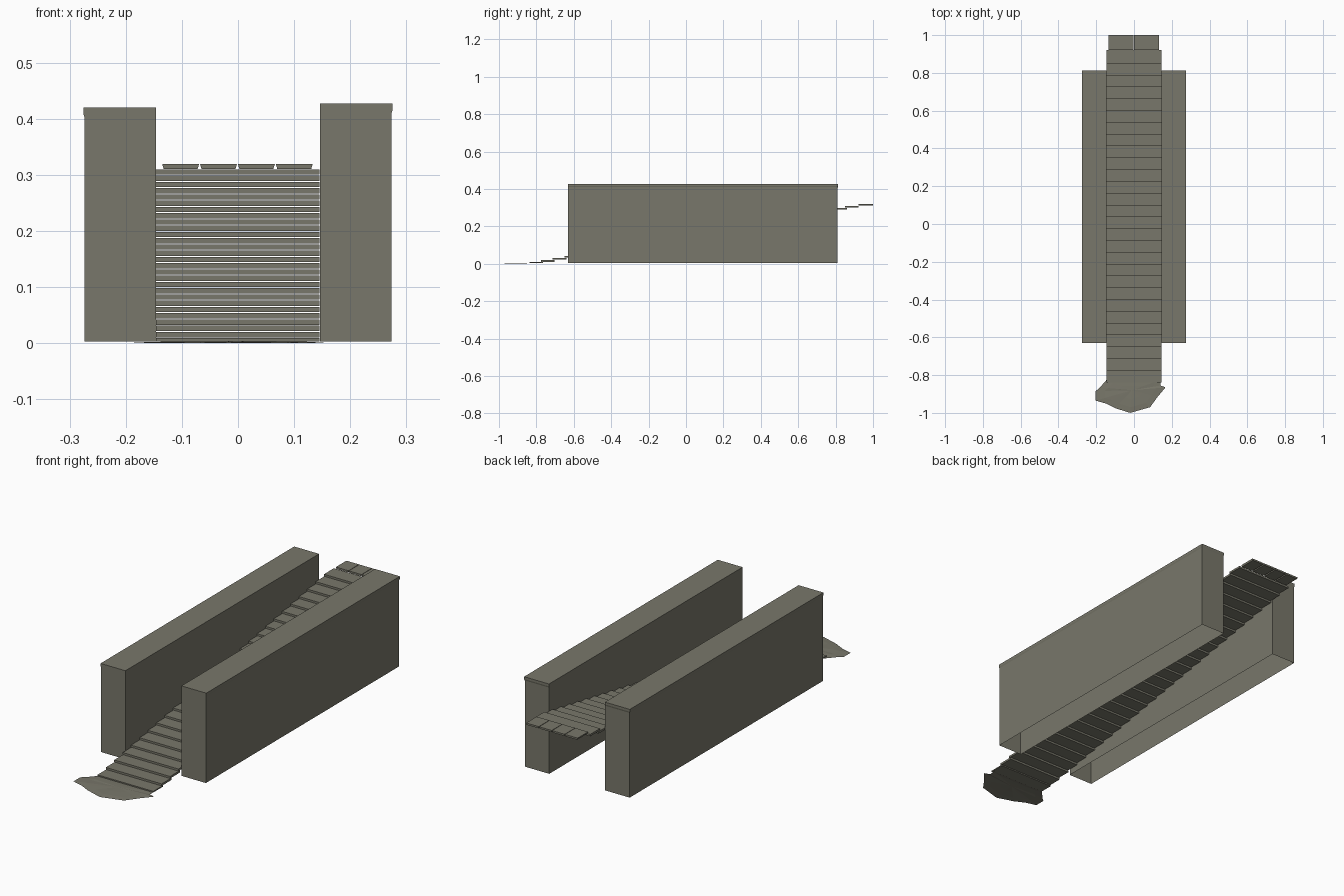
import bpy, bmesh, math
from mathutils import Vector

cube = bpy.data.objects.get("Cube")
if cube:
    bpy.data.objects.remove(cube, do_unlink=True)

stone = bpy.data.materials.new("weathered stone")
stone.use_nodes = True
colour = (0.19, 0.185, 0.145, 1)
stone.diffuse_color = colour
stone.node_tree.nodes["Principled BSDF"].inputs["Base Color"].default_value = colour
stone.node_tree.nodes["Principled BSDF"].inputs["Roughness"].default_value = 0.9


def finish(name, bm):
    """Turn a bmesh into a named stone object."""
    bmesh.ops.recalc_face_normals(bm, faces=bm.faces)
    mesh = bpy.data.meshes.new(name)
    bm.to_mesh(mesh)
    bm.free()
    mesh.materials.append(stone)
    obj = bpy.data.objects.new(name, mesh)
    bpy.context.collection.objects.link(obj)
    return obj


def box(bm, x0, x1, y0, y1, z0, z1, inset=0.0):
    """Add a box whose underside is narrowed by inset on each side."""
    low = [(x0 + inset, y0), (x1 - inset, y0), (x1 - inset, y1), (x0 + inset, y1)]
    high = [(x0, y0), (x1, y0), (x1, y1), (x0, y1)]
    a = [bm.verts.new((x, y, z0)) for x, y in low]
    b = [bm.verts.new((x, y, z1)) for x, y in high]
    bm.faces.new(a[::-1])
    bm.faces.new(b)
    for i in range(4):
        j = (i + 1) % 4
        bm.faces.new((a[i], a[j], b[j], b[i]))


# Side walls: open underneath, with a slight lip on the outer and back edges
def wall(name, side, height):
    bm = bmesh.new()
    rings = []
    for z, lip in ((0.003, 0), (height - 0.018, 0), (height - 0.011, 0.002), (height, 0.002)):
        inner, outer = side * 0.146, side * (0.2735 + lip)
        corners = ((inner, -0.63), (outer, -0.63), (outer, 0.81 + lip), (inner, 0.81 + lip))
        rings.append([bm.verts.new((x, y, z)) for x, y in corners])
    for a, b in zip(rings, rings[1:]):
        for i in range(4):
            j = (i + 1) % 4
            bm.faces.new((a[i], a[j], b[j], b[i]))
    bm.faces.new(rings[-1])
    finish(name, bm)


wall("left_wall", 1, 0.427)
wall("right_wall", -1, 0.42)

# Stair slabs, each overlapping the one below
STEPS = 28
bm = bmesh.new()
for i in range(STEPS):
    t = i / (STEPS - 1)
    back = -0.765 + 1.687 * t
    top = 0.009 + 0.301 * t
    box(bm, -0.146, 0.145, back - 0.073, back, top - 0.0095 + 0.004 * (i == 0), top)
finish("stair_slabs", bm)

# Four landing tiles at the head of the stairs
bm = bmesh.new()
for i in range(4):
    x = -0.135 + 0.0675 * i
    box(bm, x, x + 0.0655, 0.922, 1.0, 0.3105, 0.319, inset=0.0025)
finish("landing_tiles", bm)

# Ragged patch of ground at the foot of the stairs, gently domed
outline = [(-0.145, -0.825), (-0.18, -0.865), (-0.203, -0.885), (-0.203, -0.935),
           (-0.15, -0.95), (-0.1, -0.975), (-0.02, -1.0), (0.085, -0.97),
           (0.125, -0.915), (0.167, -0.865), (0.14, -0.855), (0.14, -0.825)]
centre = Vector((-0.01, -0.88))
bm = bmesh.new()
rings = []
for scale, z in ((1.0, 0.0), (0.75, 0.002), (0.4, 0.003)):
    ring = []
    for k, p in enumerate(outline):
        q = centre + (Vector(p) - centre) * scale
        bump = 0.0007 * math.sin(k * 2.3) if scale < 1 else 0
        ring.append(bm.verts.new((q.x, q.y, z + bump)))
    rings.append(ring)
n = len(outline)
for a, b in zip(rings, rings[1:]):
    for i in range(n):
        j = (i + 1) % n
        bm.faces.new((a[i], a[j], b[j], b[i]))
hub = bm.verts.new((centre.x, centre.y, 0.0035))
for i in range(n):
    bm.faces.new((rings[-1][i], rings[-1][(i + 1) % n], hub))
finish("ground_patch", bm)
